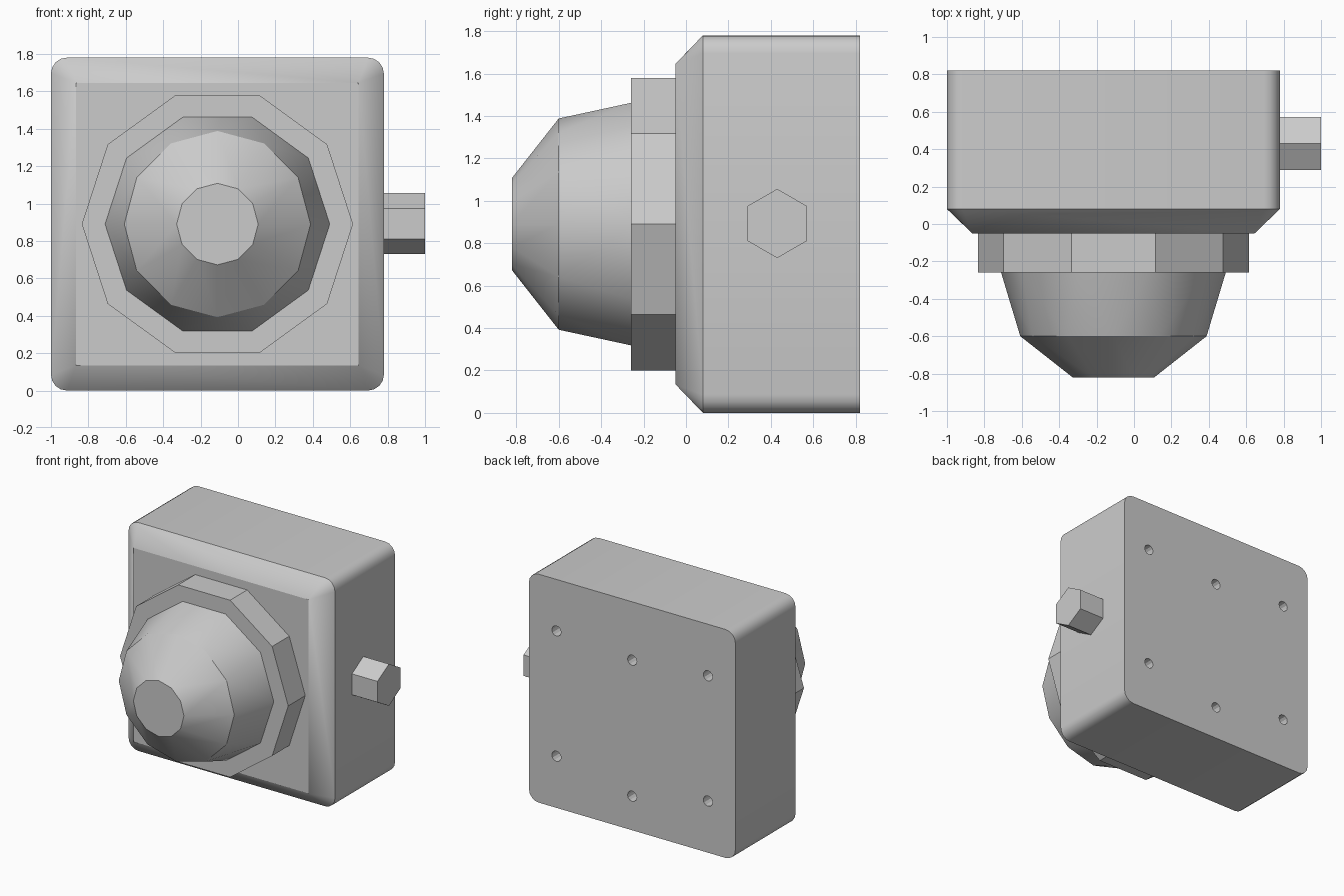
import bpy, bmesh
from math import pi, sin, cos, radians
from mathutils import Vector

cube = bpy.data.objects.get("Cube")
if cube:
    bpy.data.objects.remove(cube, do_unlink=True)

CX, CZ = -0.11, 0.89          # axis of the housing and the dome
HALF = 0.89                   # half width of the square housing

grey = bpy.data.materials.new("plain grey")
grey.use_nodes = True
colour = (0.6, 0.6, 0.6, 1)
grey.diffuse_color = colour
grey.node_tree.nodes["Principled BSDF"].inputs["Base Color"].default_value = colour


def ring(sides, radius, y, x=CX, z=CZ, start=0.0):
    """Points of a regular polygon facing the front."""
    angles = [start + 2 * pi * i / sides for i in range(sides)]
    return [Vector((x + radius * cos(a), y, z + radius * sin(a))) for a in angles]


def rounded_square(half, radius, y, steps=4):
    """Points of a square with rounded corners facing the front."""
    points = []
    for quarter in range(4):
        middle = pi / 4 + quarter * pi / 2
        sx = 1 if cos(middle) > 0 else -1
        sz = 1 if sin(middle) > 0 else -1
        for i in range(steps + 1):
            a = quarter * pi / 2 + i * pi / 2 / steps
            points.append(Vector((CX + sx * (half - radius) + radius * cos(a), y,
                                  CZ + sz * (half - radius) + radius * sin(a))))
    return points


def solid(name, points, smooth=False):
    """Convex solid wrapped around rings of points."""
    bm = bmesh.new()
    for p in points:
        bm.verts.new(p)
    bmesh.ops.convex_hull(bm, input=bm.verts)
    bmesh.ops.dissolve_limit(bm, angle_limit=radians(0.5), verts=bm.verts, edges=bm.edges)
    bmesh.ops.recalc_face_normals(bm, faces=bm.faces)
    mesh = bpy.data.meshes.new(name)
    bm.to_mesh(mesh)
    bm.free()
    mesh.materials.append(grey)
    obj = bpy.data.objects.new(name, mesh)
    bpy.context.collection.objects.link(obj)
    if smooth:
        bpy.ops.object.select_all(action='DESELECT')
        obj.select_set(True)
        bpy.context.view_layer.objects.active = obj
        bpy.ops.object.shade_smooth_by_angle(angle=radians(31))
    return obj


# Housing: rounded box with a bevelled, sharp-cornered front face
front_face = ring(4, 0.755 * 2 ** 0.5, -0.05, start=pi / 4)
housing = solid("housing", front_face + rounded_square(HALF, 0.085, 0.08)
                + rounded_square(HALF, 0.085, 0.82), smooth=True)

# Screw holes in the back, cut by hidden cylinders
for x, z in [(s * 0.653, t * 0.488) for s in (-1, 1) for t in (-1, 1)] + [(0, 0.435), (0, -0.625)]:
    hole = [p for y in (0.65, 0.9) for p in ring(12, 0.04, y, CX + x, CZ + z)]
    cutter = solid("screw_hole_cutter", hole)
    cutter.hide_render = True
    cutter.hide_viewport = True
    cut = housing.modifiers.new("screw hole", 'BOOLEAN')
    cut.object = cutter
    cut.solver = 'EXACT'

# Ten-sided collar behind the dome
solid("collar", ring(10, 0.725, -0.26) + ring(10, 0.725, -0.045))

# Dome: ten-sided base running into a twelve-sided blunt nose
solid("dome", ring(10, 0.602, -0.255) + ring(12, 0.498, -0.6)
      + ring(12, 0.218, -0.82), smooth=True)

# Six-sided side stub, built along y then turned to point left
stub = solid("side_stub", ring(6, 0.163, -1.0, 0.43, 0.893, pi / 2)
             + ring(6, 0.163, -0.76, 0.43, 0.893, pi / 2))
for v in stub.data.vertices:
    v.co = Vector((-v.co.y, v.co.x, v.co.z))
stub.data.flip_normals()
stub.data.flip_normals()
